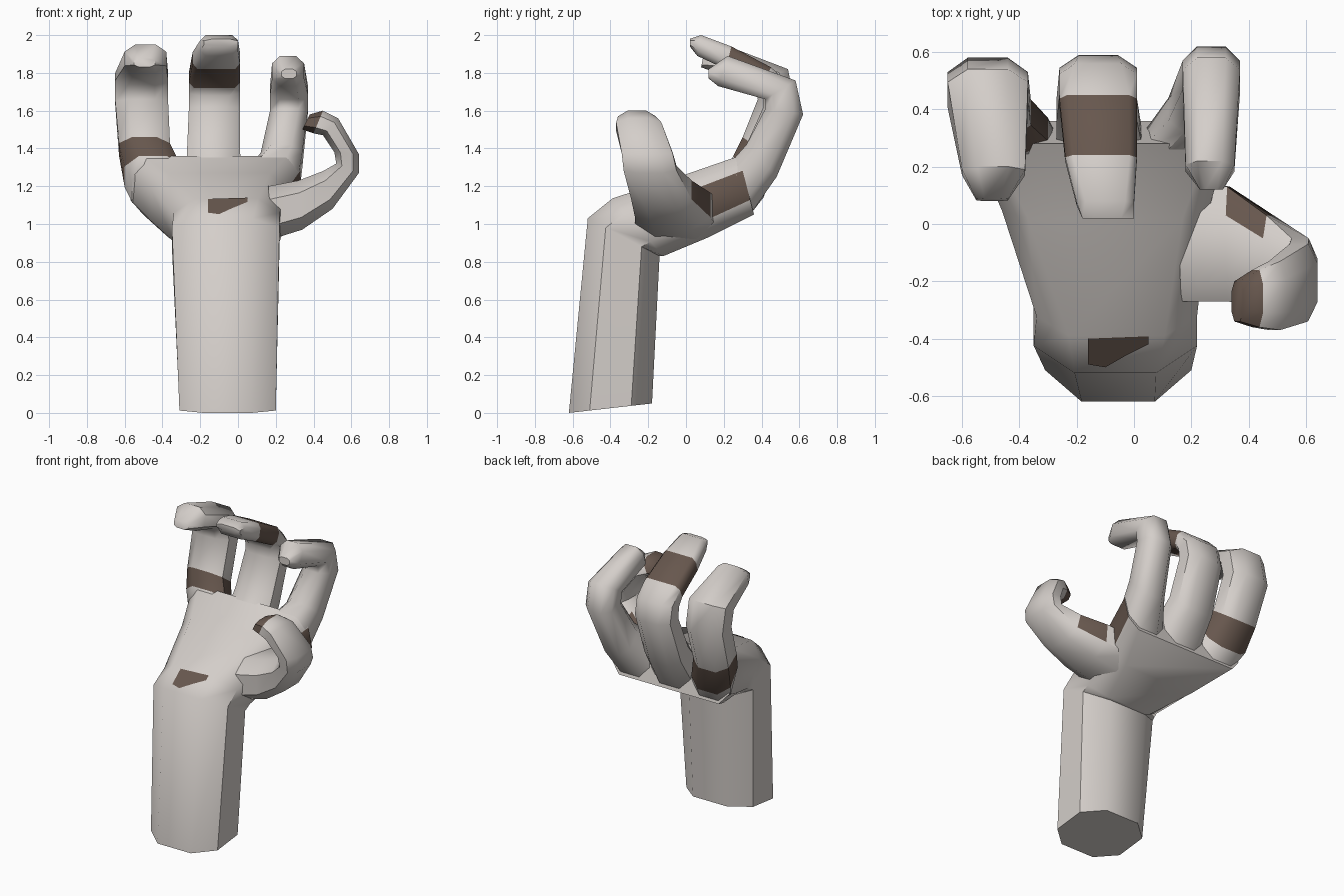
import bpy, bmesh, math
from mathutils import Vector

if "Cube" in bpy.data.objects:
    bpy.data.objects.remove(bpy.data.objects["Cube"])


def material(name, rgb):
    m = bpy.data.materials.new(name)
    m.diffuse_color = (*rgb, 1)
    m.use_nodes = True
    m.node_tree.nodes["Principled BSDF"].inputs["Base Color"].default_value = m.diffuse_color
    return m


SKIN = material("pale grey", (0.66, 0.62, 0.59))
DARK = material("dark brown", (0.135, 0.095, 0.075))


def finish(name, bm, smooth=True):
    bmesh.ops.recalc_face_normals(bm, faces=bm.faces)
    mesh = bpy.data.meshes.new(name)
    bm.to_mesh(mesh)
    bm.free()
    mesh.materials.append(SKIN)
    mesh.materials.append(DARK)
    obj = bpy.data.objects.new(name, mesh)
    bpy.context.collection.objects.link(obj)
    if smooth:
        bpy.ops.object.select_all(action='DESELECT')
        obj.select_set(True)
        bpy.context.view_layer.objects.active = obj
        bpy.ops.object.shade_smooth_by_angle(angle=math.radians(50))
    return obj


def loft(name, rings, axes, dark=lambda seg, side: False):
    """Eight-sided loft. Ring: inner point (p, q), outer point (p, q),
    range across, and optionally how flat the corners are."""
    bm = bmesh.new()
    loops = []
    for r in rings:
        ip, iq, op, oq, lo, hi = r[:6]
        c = r[6] if len(r) > 6 else 0.5
        loop = []
        for u, v in ((1, -.5), (1, .5), (c, 1), (-c, 1),
                     (-1, .5), (-1, -.5), (-c, -1), (c, -1)):
            t = (v + 1) / 2
            p, q = ip + (op - ip) * t, iq + (oq - iq) * t
            a = (lo + hi) / 2 + u * (hi - lo) / 2
            loop.append(bm.verts.new(axes(p, q, a)))
        loops.append(loop)
    for s in range(len(loops) - 1):
        for k in range(8):
            j = (k + 1) % 8
            f = bm.faces.new((loops[s][k], loops[s][j],
                              loops[s + 1][j], loops[s + 1][k]))
            f.material_index = int(dark(s, k))
    bm.faces.new(loops[0])
    cap = bm.faces.new(loops[-1])
    cap.material_index = int(dark(len(loops) - 1, -1))
    return finish(name, bm)


def yz(p, q, a):
    return Vector((a, p, q))


def xz(p, q, a):
    return Vector((p, a, q))


# forearm and palm, with the dark web beside the index finger
loft("forearm_and_palm", [
    (-.62, .00, -.18, .05, -.31, .20),
    (-.52, 1.03, -.14, .83, -.35, .22),
    (-.39, 1.135, -.12, .83, -.34, .22, .6),
    (.02, 1.27, .12, .93, -.46, .26, .75),
    (.28, 1.36, .36, 1.05, -.57, .33, .85),
], yz, lambda s, k: s == 3 and k == 0)

# outer finger, dark band at its base
loft("outer_finger", [
    (.22, 1.30, .34, 1.05, -.56, -.27),
    (.25, 1.36, .41, 1.14, -.60, -.30),
    (.30, 1.46, .48, 1.33, -.63, -.36),
    (.38, 1.66, .58, 1.62, -.65, -.37),
    (.36, 1.74, .54, 1.82, -.65, -.37),
    (.16, 1.80, .20, 1.95, -.60, -.38),
    (.08, 1.83, .09, 1.88, -.55, -.44),
], yz, lambda s, k: s == 1)

# middle finger, dark band behind the tip
loft("middle_finger", [
    (.24, 1.33, .34, 1.05, -.27, .03),
    (.32, 1.42, .48, 1.27, -.27, .01),
    (.41, 1.62, .59, 1.60, -.26, .01),
    (.41, 1.68, .56, 1.73, -.26, .01, .6),
    (.40, 1.72, .45, 1.83, -.26, .01, .8),
    (.21, 1.82, .24, 1.94, -.24, .01, .8),
    (.06, 1.89, .08, 2.00, -.20, .00, .7),
    (.02, 1.94, .02, 1.98, -.18, .00),
], yz, lambda s, k: s == 4)

# index finger
loft("index_finger", [
    (.24, 1.33, .34, 1.05, .03, .32),
    (.32, 1.42, .48, 1.25, .12, .34),
    (.42, 1.61, .62, 1.58, .17, .37),
    (.42, 1.66, .58, 1.76, .17, .37),
    (.17, 1.73, .22, 1.89, .18, .35),
    (.12, 1.77, .12, 1.82, .23, .31),
], yz)

# thumb, dark on the web side and at the tip
loft("thumb", [
    (.16, 1.20, .18, .92, -.27, .16),
    (.32, 1.23, .34, .97, -.27, .13),
    (.45, 1.28, .50, 1.08, -.29, .03),
    (.52, 1.32, .64, 1.27, -.33, -.05),
    (.51, 1.38, .64, 1.37, -.34, -.07),
    (.45, 1.47, .53, 1.56, -.37, -.13),
    (.40, 1.48, .45, 1.60, -.36, -.16),
    (.34, 1.50, .38, 1.58, -.34, -.20),
], xz, lambda s, k: (s == 1 and k in (0, 7)) or s >= 6)

# thin dark patch on the heel of the palm
bm = bmesh.new()
patch = ((-.16, -.40), (.05, -.392), (.05, -.42),
         (-.03, -.46), (-.10, -.50), (-.16, -.49))
bm.faces.new([bm.verts.new((x, y, 1.036 + (y + .52) * .105 / .13))
              for x, y in patch])
ob = finish("palm_patch", bm, smooth=False)
for f in ob.data.polygons:
    f.material_index = 1
    if f.normal.z < 0:
        ob.data.flip_normals()
